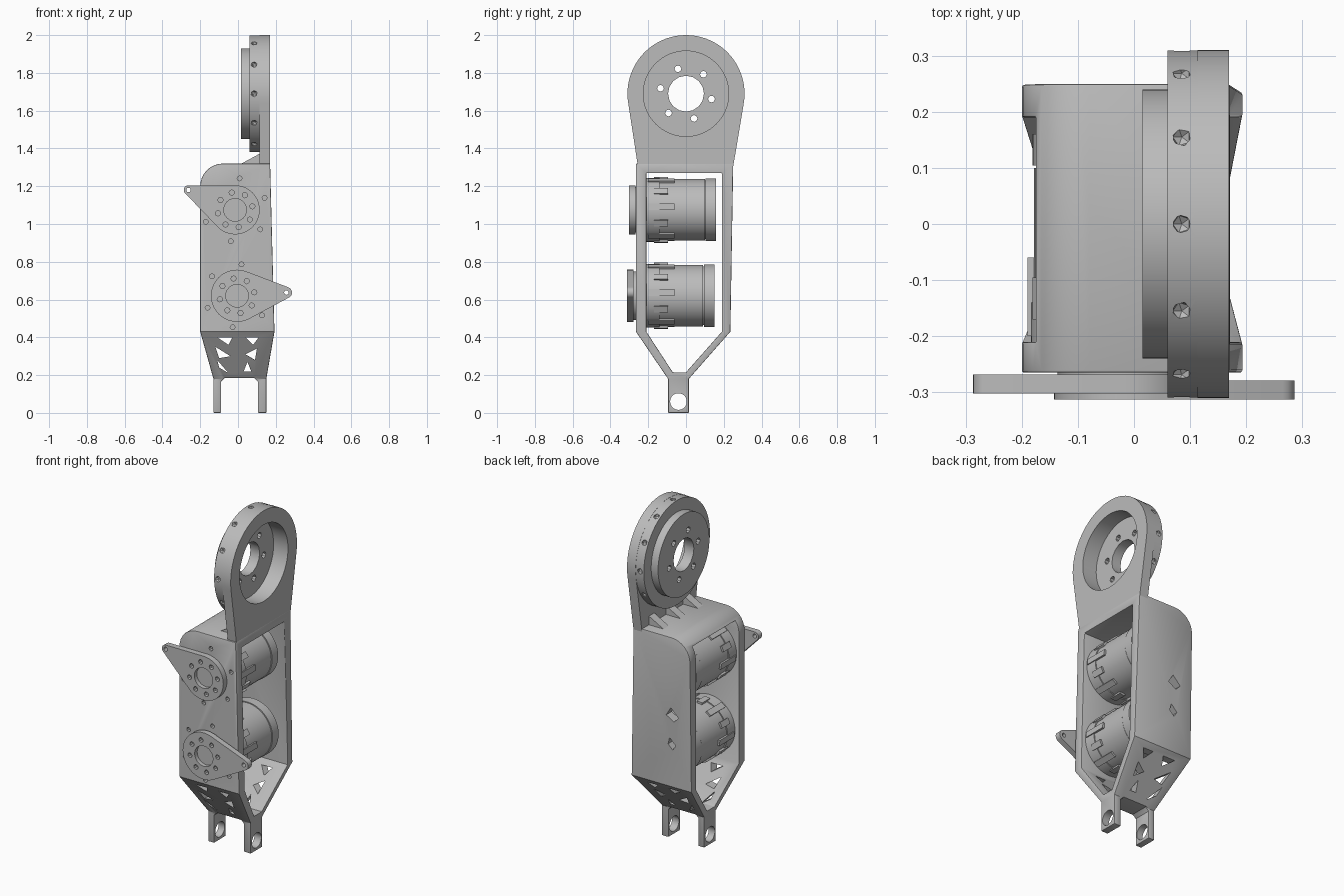
import bpy, bmesh, math
from math import sin, cos, radians, pi
from mathutils import Vector
from mathutils.geometry import convex_hull_2d

if "Cube" in bpy.data.objects:
    bpy.data.objects.remove(bpy.data.objects["Cube"], do_unlink=True)

grey = bpy.data.materials.new("plain grey")
grey.use_nodes = True
grey.diffuse_color = (0.5, 0.5, 0.5, 1)
grey.node_tree.nodes["Principled BSDF"].inputs["Base Color"].default_value = (0.5, 0.5, 0.5, 1)


def finish(name, bm):
    bmesh.ops.recalc_face_normals(bm, faces=bm.faces)
    mesh = bpy.data.meshes.new(name)
    bm.to_mesh(mesh)
    bm.free()
    mesh.materials.append(grey)
    ob = bpy.data.objects.new(name, mesh)
    bpy.context.collection.objects.link(ob)
    return ob


def prism(name, loops, axis, a, b):
    """Extrude 2D loops along x (loops in y, z) or along y (loops in x, z)."""
    bm = bmesh.new()
    for loop in loops:
        put = (lambda p, d: (d, p[0], p[1])) if axis == "x" else (lambda p, d: (p[0], d, p[1]))
        lo = [bm.verts.new(put(p, a)) for p in loop]
        hi = [bm.verts.new(put(p, b)) for p in loop]
        bm.faces.new(lo)
        bm.faces.new(hi[::-1])
        n = len(loop)
        for i in range(n):
            j = (i + 1) % n
            bm.faces.new((lo[i], hi[i], hi[j], lo[j]))
    return finish(name, bm)


def circle(u, v, r, n=48, start=0.0):
    return [(u + r * cos(start + 2 * pi * i / n), v + r * sin(start + 2 * pi * i / n)) for i in range(n)]


def ring_of(u, v, radius, r, count, start):
    return [circle(u + radius * cos(start + 2 * pi * i / count),
                   v + radius * sin(start + 2 * pi * i / count), r, 8) for i in range(count)]


def hull(points):
    vs = [Vector(p) for p in points]
    return [tuple(vs[i]) for i in convex_hull_2d(vs)]


def apply(ob, mod):
    bpy.context.view_layer.objects.active = ob
    bpy.ops.object.modifier_apply(modifier=mod.name)


def boolean(ob, other, op="DIFFERENCE"):
    other.hide_render = True
    mod = ob.modifiers.new("cut", "BOOLEAN")
    mod.operation, mod.solver, mod.object = op, "EXACT", other
    apply(ob, mod)
    bpy.data.objects.remove(other, do_unlink=True)


def cut(ob, loops, axis, a, b):
    boolean(ob, prism("cutter", loops, axis, a, b))


def smooth(ob):
    bpy.ops.object.select_all(action="DESELECT")
    ob.select_set(True)
    bpy.context.view_layer.objects.active = ob
    bpy.ops.object.shade_smooth_by_angle(angle=radians(32))


MOTORS = {"upper": (-0.015, 1.075), "lower": (-0.005, 0.62)}

# Frame: side outline crossed with front outline
side = [(-0.095, 0), (0.015, 0), (0.015, 0.18), (0.235, 0.43), (0.25, 1.32), (-0.265, 1.32),
        (-0.265, 0.43), (-0.095, 0.18)]
front = [(-0.13, 0), (-0.09, 0), (-0.09, 0.165), (-0.07, 0.185), (0.085, 0.185), (0.105, 0.165),
         (0.105, 0), (0.15, 0), (0.15, 0.18), (0.193, 0.43), (0.17, 1.32)]
front += [(-0.08 - 0.12 * sin(t), 1.2 + 0.12 * cos(t)) for t in [i * pi / 16 for i in range(9)]]
front += [(-0.2, 0.43), (-0.13, 0.18)]
frame = prism("frame", [side], "x", -0.5, 0.5)
cut(frame, [[(-0.07, 0.215), (0.0, 0.215), (0.19, 0.43), (0.19, 1.27), (-0.21, 1.27), (-0.21, 0.43)]],
    "x", -0.6, 0.6)
boolean(frame, prism("outline", [front], "y", -0.6, 0.6), "INTERSECT")
bevel = frame.modifiers.new("rounding", "BEVEL")
bevel.width, bevel.segments, bevel.limit_method, bevel.angle_limit = 0.01, 2, "ANGLE", radians(50)
apply(frame, bevel)

# Pivot eyes and lightening holes in the frame
cut(frame, [circle(-0.04, 0.06, 0.044, 32)], "x", -0.6, 0.6)
cut(frame, [[(-0.11, 0.4), (-0.03, 0.4), (-0.05, 0.36)], [(-0.12, 0.35), (-0.04, 0.3), (-0.1, 0.29)],
            [(-0.11, 0.28), (-0.05, 0.21), (-0.1, 0.24)], [(0.04, 0.4), (0.11, 0.4), (0.08, 0.36)],
            [(0.04, 0.31), (0.1, 0.34), (0.09, 0.28)], [(0.03, 0.22), (0.05, 0.27), (0.07, 0.22)]],
    "y", -0.6, 0.6)
cut(frame, [[(-0.12, 0.85), (-0.07, 0.9), (-0.04, 0.85), (-0.09, 0.82)],
            [(-0.1, 0.68), (-0.06, 0.72), (-0.05, 0.68), (-0.08, 0.65)]], "y", 0.1, 0.4)
for u, v in MOTORS.values():
    cut(frame, ring_of(u, v, 0.168, 0.013, 6, radians(22)), "y", -0.4, -0.235)
smooth(frame)

# End plate with round head, rim, boss and stepped bore
CZ = 1.69
head = prism("end_plate", [hull(circle(0, CZ, 0.31, 72) + [(-0.25, 1.275), (0.245, 1.275)])], "x", 0.113, 0.169)
rim = prism("rim", [circle(0, CZ, 0.309, 72)], "x", 0.06, 0.12)
bm = bmesh.new()
for i in range(12):
    t = 2 * pi * i / 12
    res = bmesh.ops.create_icosphere(bm, subdivisions=1, radius=0.018)
    bmesh.ops.translate(bm, verts=res["verts"], vec=(0.085, 0.31 * sin(t), CZ + 0.31 * cos(t)))
boolean(rim, finish("dents", bm))
boolean(head, rim, "UNION")
boolean(head, prism("boss", [circle(0, CZ, 0.24, 64)], "x", 0.015, 0.09), "UNION")
cut(head, [circle(0, CZ, 0.226, 64)], "x", 0.075, 0.4)
cut(head, [circle(0, CZ, 0.095, 16)] + ring_of(0, CZ, 0.138, 0.018, 6, radians(48)), "x", -0.4, 0.4)
smooth(head)

# Sloped gussets joining the bridge to the end plate
for i, y in enumerate((-0.16, 0.0, 0.16)):
    prism(f"gusset_{i + 1}", [[(0.0, 1.31), (0.12, 1.31), (0.12, 1.375)]], "y", y - 0.025, y + 0.025)

# Motors: body, collar, teeth and end cap
for name, (u, v) in MOTORS.items():
    end = 0.16 if name == "upper" else 0.15
    smooth(prism(name + "_motor_body", [circle(u, v, 0.163)], "y", -0.215, end - 0.06))
    smooth(prism(name + "_motor_cap", [circle(u, v, 0.166)], "y", end - 0.056, end))
    smooth(prism(name + "_motor_core", [circle(u, v, 0.155)], "y", 0.0, end - 0.01))
    smooth(prism(name + "_motor_collar", [circle(u, v, 0.169)], "y", -0.215, -0.14))
    teeth = []
    for i in range(12):
        t = 2 * pi * i / 12 + 0.1
        teeth.append([(u + r * cos(t + d), v + r * sin(t + d))
                      for r, d in ((0.15, -0.1), (0.175, -0.1), (0.175, 0.1), (0.15, 0.1))])
    prism(name + "_motor_teeth", teeth[::2], "y", -0.2, -0.06)
    prism(name + "_motor_short_teeth", teeth[1::2], "y", -0.17, -0.095)


# Output horns with pointed arms
def horn(name, r, tip, tip_r, y0, y1):
    u, v = MOTORS[name]
    smooth(prism(name + "_horn_hub", [circle(u, v, r * 0.93)], "y", y1 - 0.01, -0.255))
    ob = prism(name + "_horn", [hull(circle(u, v, r) + circle(*tip, tip_r, 20))], "y", y0, y1)
    cut(ob, [circle(u, v, 0.06, 24), circle(*tip, 0.012, 12)] + ring_of(u, v, 0.093, 0.014, 8, 0.2),
        "y", -0.5, 0)
    smooth(ob)


horn("upper", 0.13, (-0.262, 1.18), 0.025, -0.302, -0.268)
horn("lower", 0.138, (0.256, 0.637), 0.03, -0.313, -0.279)
